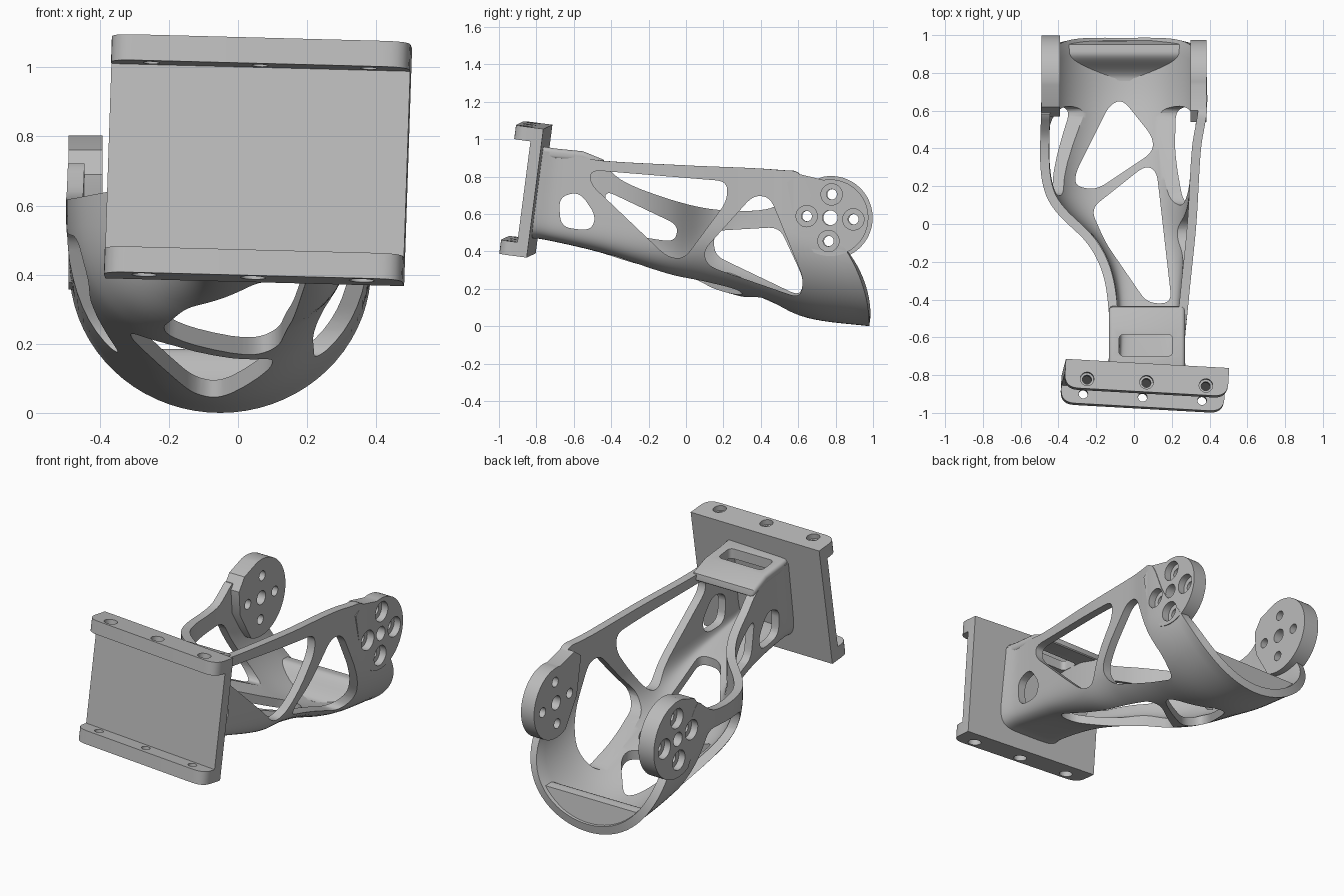
import bpy, bmesh, math
from mathutils import Matrix, Vector, Euler

cube = bpy.data.objects.get("Cube")
if cube:
    bpy.data.objects.remove(cube)

metal = bpy.data.materials.new("plain grey")
metal.use_nodes = True
GREY = (0.5, 0.5, 0.5, 1)
metal.diffuse_color = GREY
metal.node_tree.nodes["Principled BSDF"].inputs["Base Color"].default_value = GREY


def make(name, verts, faces):
    mesh = bpy.data.meshes.new(name)
    mesh.from_pydata(verts, [], faces)
    mesh.materials.append(metal)
    obj = bpy.data.objects.new(name, mesh)
    bpy.context.collection.objects.link(obj)
    return obj


def rounded(points, r, steps=6):
    """Round every corner of a closed outline."""
    out = []
    pts = [Vector(p) for p in points]
    for i, p in enumerate(pts):
        a, b = pts[i - 1] - p, pts[(i + 1) % len(pts)] - p
        a = p + a.normalized() * min(r, a.length * 0.45)
        b = p + b.normalized() * min(r, b.length * 0.45)
        for k in range(steps + 1):
            t = k / steps
            out.append(a * (1 - t) ** 2 + p * 2 * t * (1 - t) + b * t * t)
    return out


def circle(u, v, r, n=28):
    return [(u + r * math.cos(k * math.tau / n), v + r * math.sin(k * math.tau / n)) for k in range(n)]


def loft(name, rings):
    """Closed solid through rings of equal length."""
    n = len(rings[0])
    faces = [list(range(n)), list(range(n * (len(rings) - 1), n * len(rings)))]
    faces += [(i*n + j, i*n + (j + 1) % n, (i + 1)*n + (j + 1) % n, (i + 1)*n + j)
              for i in range(len(rings) - 1) for j in range(n)]
    obj = make(name, [p for ring in rings for p in ring], faces)
    bm = bmesh.new()
    bm.from_mesh(obj.data)
    bmesh.ops.recalc_face_normals(bm, faces=bm.faces)
    bm.to_mesh(obj.data)
    bm.free()
    return obj


def prism(name, outline, axis, lo, hi):
    """Extrude an outline along x (outline in y, z) or z (outline in x, y)."""
    place = (lambda p, d: (d, p[0], p[1])) if axis == "x" else (lambda p, d: (p[0], p[1], d))
    return loft(name, [[place(p, d) for p in outline] for d in (lo, hi)])


def bake(obj):
    deps = bpy.context.evaluated_depsgraph_get()
    mesh = bpy.data.meshes.new_from_object(obj.evaluated_get(deps))
    obj.modifiers.clear()
    obj.data = mesh


def cut(obj, cutters):
    for c in cutters:
        mod = obj.modifiers.new("cut", "BOOLEAN")
        mod.operation = "DIFFERENCE"
        mod.solver = "EXACT"
        mod.object = c
    bake(obj)


def curve(keys):
    """Smooth interpolation through (y, value) keys."""
    def slope(i):
        a, b = keys[max(i - 1, 0)], keys[min(i + 1, len(keys) - 1)]
        return (b[1] - a[1]) / (b[0] - a[0])

    def f(y):
        i = 0
        while i < len(keys) - 2 and y > keys[i + 1][0]:
            i += 1
        (y0, v0), (y1, v1) = keys[i], keys[i + 1]
        d = y1 - y0
        t = min(max((y - y0) / d, 0), 1)
        return ((2*t**3 - 3*t*t + 1) * v0 + (t**3 - 2*t*t + t) * d * slope(i)
                + (3*t*t - 2*t**3) * v1 + (t**3 - t*t) * d * slope(i + 1))
    return f


def lean(y, z):
    """Slant both ends of the body."""
    back = min(max((y - .55) / .43, 0), 1)
    front = min(max((-.45 - y) / .36, 0), 1)
    return y - .75 * min(z, .45) ** 2 * back + .13 * (z - .725) * front


# Cradle body: U-shaped shell lofted along y
left_x = curve([(-.81, -.15), (-.7, -.13), (-.45, -.135), (-.25, -.17), (-.1, -.25), (.05, -.4),
                (.15, -.465), (.3, -.495), (.6, -.492), (.98, -.488)])
right_x = curve([(-.81, .28), (-.7, .265), (-.4, .29), (0, .33), (.4, .355), (.6, .385), (.98, .385)])
left_top = curve([(-.81, .94), (-.6, .91), (-.45, .86), (-.35, .78), (-.2, .71), (0, .645),
                  (.2, .62), (.45, .63), (.62, .72), (.8, .55), (.98, .45)])
right_top = curve([(-.81, .94), (-.6, .91), (-.45, .885), (0, .86), (.5, .835), (.66, .8),
                   (.8, .6), (.98, .45)])
bottom = curve([(-.81, .47), (-.74, .465), (-.46, .395), (-.03, .25), (.34, .145), (.67, .04), (.98, 0)])
squareness = curve([(-.81, 5), (-.45, 4), (0, 2.7), (.3, 2.3), (.6, 2), (.98, 2)])

STATIONS, ARC, WALL = 72, 36, 6
verts = []
for i in range(STATIONS):
    y = -.81 + 1.79 * i / (STATIONS - 1)
    xl, xr, zl, zr, zb = (f(y) for f in (left_x, right_x, left_top, right_top, bottom))
    c, w = (xl + xr) / 2, (xr - xl) / 2
    h = min(w, .93 * (min(zl, zr) - zb))
    zm, e = zb + h, 2 / squareness(y)
    ring = [(xl, zl + (zm - zl) * k / WALL) for k in range(WALL)]
    for k in range(ARC + 1):
        a = math.pi * k / ARC
        ring.append((c - w * math.copysign(abs(math.cos(a)) ** e, math.cos(a)), zm - h * abs(math.sin(a)) ** e))
    ring += [(xr, zm + (zr - zm) * k / WALL) for k in range(1, WALL + 1)]
    verts += [(x, lean(y, z), z) for x, z in ring]
N = ARC + 2 * WALL + 1
body = make("cradle_body", verts, [(i*N + j, (i+1)*N + j, (i+1)*N + j + 1, i*N + j + 1)
                                   for i in range(STATIONS - 1) for j in range(N - 1)])
solid = body.modifiers.new("wall", "SOLIDIFY")
solid.thickness, solid.offset = .048, -1
bake(body)

# Windows through the side walls and floor
small = [(-.68, .69), (-.57, .72), (-.48, .59), (-.51, .51), (-.67, .53)]
right_windows = [small,
                 [(-.51, .835), (.22, .775), (.22, .67), (-.01, .36), (-.1, .37), (-.51, .76)],
                 [(.36, .7), (.45, .69), (.63, .25), (.61, .15), (.12, .32), (.09, .4)]]
left_windows = [small,
                [(-.44, .73), (-.25, .64), (-.04, .54), (-.06, .45), (-.4, .5)],
                [(.15, .51), (.5, .53), (.63, .25), (.61, .16), (.15, .38)]]
floor_windows = [[(-.06, .66), (.1, .46), (.1, .38), (-.2, .18), (-.31, .2), (-.31, .27), (-.13, .63)],
                 [(.06, .31), (.12, .28), (.2, -.42), (.07, -.42), (-.15, -.1), (-.23, .08)]]
windows = [prism("cutter", rounded(p, .06), "x", .09, .7) for p in right_windows]
windows += [prism("cutter", rounded(p, .06), "x", -.7, .05) for p in left_windows]
windows += [prism("cutter", rounded(p, .06), "z", -.2, .6) for p in floor_windows]

# Pivot ears with a centre hole and four counterbored bolt holes
parts, bolts = [], []
for name, side, inner, outer, cy, r, neck in (
        ("left_ear", 1, .3, .384, .77, .205, [(.6, .815), (.54, .77), (.58, .55)]),
        ("right_ear", -1, .392, .4905, .775, .223, [(.62, .76), (.57, .69), (.58, .55)])):
    cz = .58
    arc = [(cy + r * math.cos(a), cz + r * math.sin(a))
           for a in (math.radians(-115 + 215 * k / 40) for k in range(41))]
    ear = prism(name, arc + neck, "x", side * inner, side * outer)
    holes = [prism("cutter", circle(cy, cz, .04), "x", side * .2, side * .6)]
    for k in range(4):
        a = math.radians(86 + 90 * k)
        u, v = cy + .125 * math.cos(a), cz + .125 * math.sin(a)
        holes.append(prism("cutter", circle(u, v, .028), "x", side * .2, side * .6))
        holes.append(prism("cutter", circle(u, v, .057), "x", side * (outer - .04), side * .6))
    cut(ear, holes)
    parts.append(ear)
    bolts += holes
cut(body, windows + bolts)
parts.append(body)

# Raised lip that closes the bottom of the open end
rings = []
for i in range(17):
    y = .76 + .215 * i / 16
    t = min(i / 13, 1)
    R, depth = .425, .04 + .13 * t * t * (3 - 2 * t)
    half = math.acos(1 - depth / R)
    zb = bottom(y) + .01
    ring = []
    for k in range(25):
        a = half * (k / 12 - 1)
        ring.append((-.05 + R * math.sin(a), zb + R * (1 - math.cos(a))))
    (x0, z0), (x1, z1) = ring[-1], ring[0]
    ring += [(x0 + (x1 - x0) * k / 8, z0) for k in range(1, 8)]
    rings.append([(x, lean(y, z), z) for x, z in ring])
parts.append(loft("back_lip", rings))

# Top deck of the neck, with a rectangular pocket
deck = prism("neck_deck", [(-.79, .965), (-.7, .95), (-.55, .935), (-.44, .89), (-.43, .845),
                           (-.55, .88), (-.79, .9)], "x", -.133, .27)
bevel = deck.modifiers.new("bevel", "BEVEL")
bevel.width, bevel.segments, bevel.limit_method, bevel.angle_limit = .02, 3, "ANGLE", 1.0
bake(deck)
pocket = prism("cutter", rounded([(-.08, -.7), (.205, -.7), (.205, -.585), (-.08, -.585)], .03), "z", .8, 1.1)
cut(deck, [pocket])
parts.append(deck)

# Mounting channel: web and two flanges, slightly turned
W, H, T, D = .433, .347, .075, .152
turn = Matrix.Translation((.06, -.783, .722)) @ Euler(
    (math.radians(-7.5), math.radians(1.5), math.radians(-3.2))).to_matrix().to_4x4()
# only the two front corners are rounded
outline = rounded([(-W, -D), (W, -D), (W, 0), (-W, 0)], .075)[:14] + [Vector((W, 0)), Vector((-W, 0))]
web = prism("mount_web", [(-W, -.06), (W, -.06), (W, 0), (-W, 0)], "z", -H + T, H - T)
flanges = [prism("mount_upper_flange", outline, "z", H - T, H),
           prism("mount_lower_flange", outline, "z", -H, -H + T)]
screws = []
for x in (-.315, 0, .315):
    screws.append(prism("cutter", circle(x, -.1, .024), "z", -.6, .6))
    screws.append(prism("cutter", circle(x, -.1, .036), "z", H - .03, .6))
    screws.append(prism("cutter", circle(x, -.1, .036), "z", -.6, -H + .03))
for f in flanges:
    cut(f, screws)
for obj in flanges + [web]:
    obj.data.transform(turn)
    parts.append(obj)

# Tidy cutters and shade
for c in windows + bolts + screws + [pocket]:
    bpy.data.objects.remove(c)
bpy.ops.object.select_all(action="DESELECT")
for obj in parts:
    obj.select_set(True)
bpy.context.view_layer.objects.active = body
bpy.ops.object.shade_smooth_by_angle(angle=math.radians(32))
